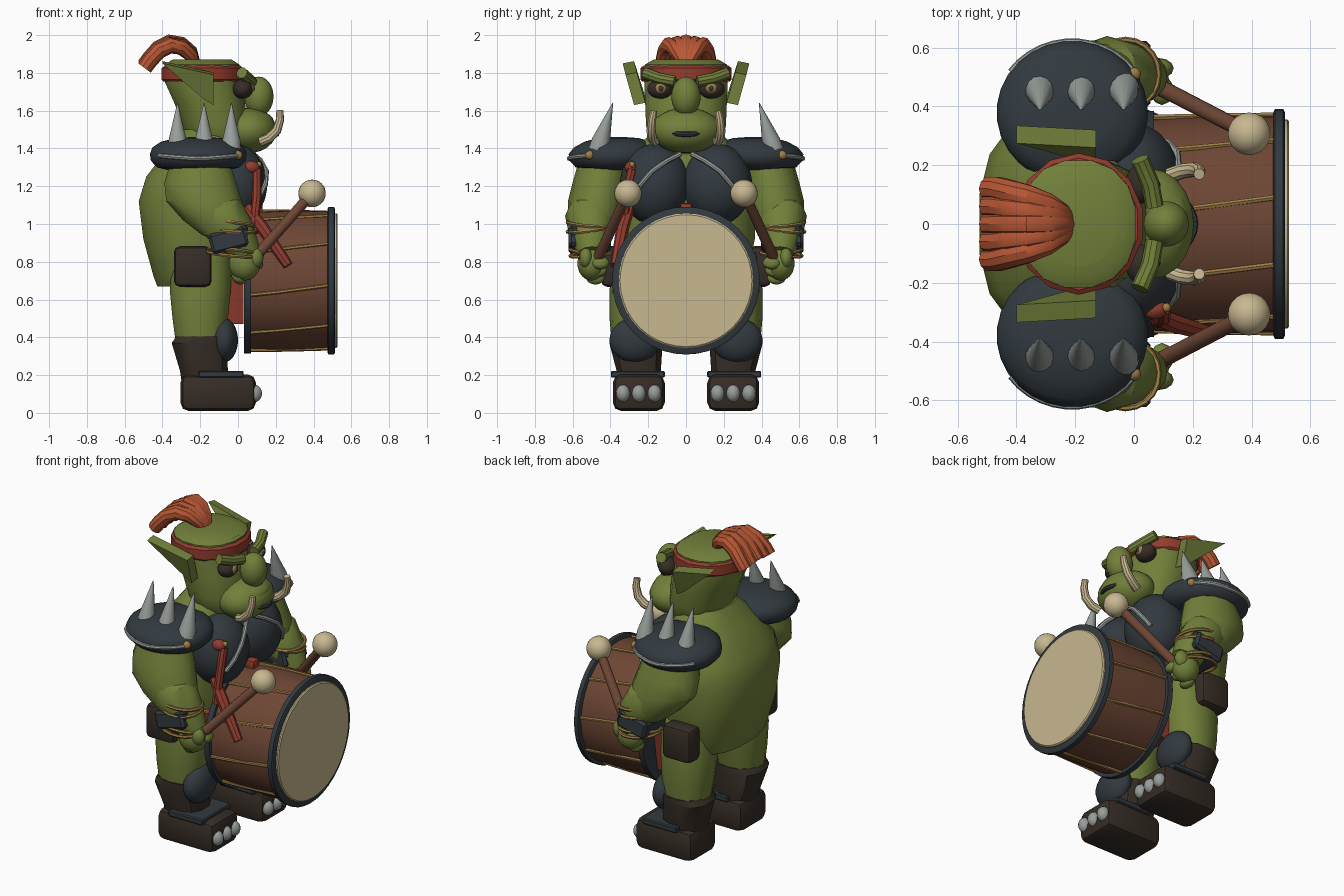
import bpy, bmesh, math
from mathutils import Vector, Matrix, Euler

COLOURS = {
    "green_skin": (0.165, 0.215, 0.042), "slate_metal": (0.032, 0.042, 0.050),
    "dark_leather": (0.037, 0.026, 0.019), "drum_wood": (0.155, 0.062, 0.035),
    "red_cloth": (0.29, 0.045, 0.027), "orange_hair": (0.48, 0.096, 0.035),
    "cream_hide": (0.58, 0.48, 0.28), "gold_rope": (0.36, 0.21, 0.060),
    "grey_metal": (0.31, 0.34, 0.32), "dark_stick": (0.090, 0.042, 0.027),
}
MATS = {}
for n, c in COLOURS.items():
    MATS[n] = bpy.data.materials.new(n)
    MATS[n].diffuse_color = (*c, 1)


def finish(name, bm, mat, angle=35):
    bmesh.ops.recalc_face_normals(bm, faces=bm.faces)
    me = bpy.data.meshes.new(name)
    bm.to_mesh(me)
    bm.free()
    me.materials.append(MATS[mat])
    for p in me.polygons:
        p.use_smooth = True
    me.set_sharp_from_angle(angle=math.radians(angle))
    ob = bpy.data.objects.new(name, me)
    bpy.context.collection.objects.link(ob)
    return ob


def skin(name, rings, mat, closed=False, angle=35):
    """Join rings of points into a surface, capped unless closed."""
    bm = bmesh.new()
    vs = [[bm.verts.new(p) for p in r] for r in rings]
    n = len(vs[0])
    for a, b in zip(vs, vs[1:] + (vs[:1] if closed else [])):
        for i in range(n):
            bm.faces.new((a[i], a[(i + 1) % n], b[(i + 1) % n], b[i]))
    if not closed:
        bm.faces.new(vs[0])
        bm.faces.new(vs[-1])
    return finish(name, bm, mat, angle)


def loft(name, sections, mat, n=12, power=1.0, angle=35):
    """Stack of ellipses: (z, cx, cy, rx, ry)."""
    def f(v):
        return math.copysign(abs(v) ** power, v)
    rings = []
    for z, cx, cy, rx, ry in sections:
        ts = [2 * math.pi * (i + 0.5) / n for i in range(n)]
        rings.append([(cx + rx * f(math.cos(t)), cy + ry * f(math.sin(t)), z) for t in ts])
    return skin(name, rings, mat, angle=angle)


def tube(name, pts, radii, mat, n=10, ref=(0, 1, 0), closed=False):
    pts = [Vector(p) for p in pts]
    if not isinstance(radii, (list, tuple)):
        radii = [radii] * len(pts)
    rings, m = [], len(pts)
    for i, p in enumerate(pts):
        a = pts[(i - 1) % m] if closed else pts[max(i - 1, 0)]
        b = pts[(i + 1) % m] if closed else pts[min(i + 1, m - 1)]
        u = (b - a).cross(Vector(ref)).normalized()
        w = (b - a).normalized().cross(u)
        ts = [2 * math.pi * k / n for k in range(n)]
        rings.append([p + radii[i] * (u * math.cos(t) + w * math.sin(t)) for t in ts])
    return skin(name, rings, mat, closed)


def ball(name, c, r, mat, rot=(0, 0, 0), seg=20):
    bm = bmesh.new()
    r = (r, r, r) if isinstance(r, (int, float)) else r
    bmesh.ops.create_uvsphere(bm, u_segments=seg, v_segments=seg * 2 // 3, radius=1,
                              matrix=Matrix.LocRotScale(Vector(c), Euler(rot), Vector(r)))
    return finish(name, bm, mat, 50)


def box(name, c, d, mat, rot=(0, 0, 0), bevel=0.0, seg=2):
    bm = bmesh.new()
    bmesh.ops.create_cube(bm, size=1, matrix=Matrix.Diagonal((*d, 1)))
    if bevel:
        bmesh.ops.bevel(bm, geom=bm.edges[:], offset=bevel, segments=seg, profile=0.5, affect='EDGES')
    bm.transform(Matrix.LocRotScale(Vector(c), Euler(rot), None))
    return finish(name, bm, mat)


def ring(c, rx, ry, tilt_x=0.0, tilt_y=0.0, n=20):
    q = Euler((tilt_x, tilt_y, 0)).to_matrix()
    return [Vector(c) + q @ Vector((rx * math.cos(2 * math.pi * i / n),
                                    ry * math.sin(2 * math.pi * i / n), 0)) for i in range(n)]


# Body and head
loft("torso", [(0.67, -0.23, 0, 0.20, 0.30), (0.72, -0.23, 0, 0.22, 0.33), (0.92, -0.24, 0, 0.265, 0.37),
               (1.12, -0.25, 0, 0.28, 0.38), (1.25, -0.23, 0, 0.26, 0.37), (1.38, -0.19, 0, 0.20, 0.29),
               (1.50, -0.16, 0, 0.14, 0.17)], "green_skin", 16, 0.8)
loft("head", [(1.37, -0.10, 0, 0.11, 0.13), (1.43, -0.11, 0, 0.16, 0.19), (1.52, -0.12, 0, 0.175, 0.215),
              (1.64, -0.15, 0, 0.19, 0.22), (1.75, -0.185, 0, 0.205, 0.225), (1.845, -0.19, 0, 0.20, 0.22),
              (1.87, -0.19, 0, 0.16, 0.175)], "green_skin", 16, 0.9)
loft("headband", [(1.755, -0.188, 0, 0.213, 0.232), (1.765, -0.188, 0, 0.222, 0.241),
                  (1.825, -0.188, 0, 0.222, 0.241), (1.838, -0.188, 0, 0.205, 0.225)], "red_cloth", 14)
loft("crown", [(1.83, -0.19, 0, 0.19, 0.205), (1.855, -0.19, 0, 0.185, 0.20),
               (1.872, -0.19, 0, 0.13, 0.14)], "green_skin", 16)
ball("muzzle", (0.055, 0, 1.495), (0.15, 0.19, 0.12), "green_skin")
ball("upper_lip", (0.09, 0, 1.54), (0.10, 0.14, 0.06), "green_skin")
ball("nose", (0.11, 0, 1.675), (0.078, 0.078, 0.105), "green_skin")
tube("mouth", [(0.205 - 0.09 * abs(t / 5) ** 2, 0.125 * t / 5, 1.475 + 0.02 * (t / 5) ** 2)
               for t in range(-5, 6)], 0.014, "slate_metal", 8, ref=(0, 0, 1))

# Swept-back topknot of five strands
for k in range(-2, 3):
    path = [(-0.22, 0.0, 1.84), (-0.25, 0.3, 1.91), (-0.30, 0.55, 1.95), (-0.36, 0.75, 1.96),
            (-0.42, 0.9, 1.93), (-0.465, 1.0, 1.88), (-0.495, 1.0, 1.84)]
    tube("hair_strand", [(x, k * 0.06 * w, z - 0.007 * abs(k)) for x, w, z in path],
         [0.025, 0.038, 0.042, 0.044, 0.043, 0.042, 0.041], "orange_hair", 10)

for s in (-1, 1):
    # Face details
    ball("eye_socket", (0.025, s * 0.137, 1.715), (0.055, 0.068, 0.052), "dark_leather")
    ball("eye_iris", (0.060, s * 0.135, 1.718), (0.026, 0.034, 0.030), "gold_rope", seg=14)
    ball("eye_pupil", (0.079, s * 0.133, 1.718), (0.011, 0.015, 0.017), "slate_metal", seg=10)
    tube("brow", [(0.07, s * 0.06, 1.755), (0.055, s * 0.14, 1.77), (0.02, s * 0.22, 1.80)],
         0.031, "green_skin", 10, ref=(0, 0, 1))
    tube("tusk", [(0.12, s * 0.165, 1.435), (0.165, s * 0.18, 1.455), (0.205, s * 0.185, 1.495),
                  (0.222, s * 0.18, 1.55), (0.222, s * 0.17, 1.60)],
         [0.026, 0.026, 0.025, 0.022, 0.019], "cream_hide", 10)
    outer = [(-0.40, s * 0.335, 1.85), (-0.13, s * 0.32, 1.79), (-0.13, s * 0.275, 1.63), (-0.18, s * 0.275, 1.66)]
    skin("ear", [outer, [(x, y - s * 0.06, z + 0.012) for x, y, z in outer]], "green_skin")

    # Chest plate with trim
    ball("chest_plate", (-0.02, s * 0.165, 1.21), (0.175, 0.185, 0.215), "slate_metal")
    tube("chest_trim", [(0.08, s * 0.03, 1.37), (0.12, s * 0.10, 1.335), (0.15, s * 0.18, 1.28),
                        (0.145, s * 0.24, 1.21), (0.11, s * 0.28, 1.14)], 0.014, "grey_metal", 8, ref=(1, 0, 0))

    # Shoulder pads, trim, rivets and spikes
    loft("shoulder_pad", [(1.285, -0.21, s * 0.40, 0.16, 0.13), (1.30, -0.21, s * 0.39, 0.22, 0.195),
                          (1.335, -0.21, s * 0.38, 0.253, 0.237), (1.37, -0.21, s * 0.38, 0.258, 0.243),
                          (1.405, -0.21, s * 0.37, 0.245, 0.225), (1.435, -0.21, s * 0.36, 0.20, 0.18),
                          (1.455, -0.21, s * 0.36, 0.12, 0.11), (1.46, -0.21, s * 0.36, 0.04, 0.04)],
         "slate_metal", 28, angle=50)
    arc = [math.radians(a) for a in range(35, 146, 10)]
    tube("shoulder_trim", [(-0.21 + 0.254 * math.cos(a), s * (0.38 + 0.239 * math.sin(a)),
                            1.345 + 0.02 * abs(math.cos(a))) for a in arc], 0.013, "grey_metal", 8, ref=(0, 0, 1))
    ball("shoulder_rivet", (0.0, s * 0.51, 1.365), 0.024, "gold_rope", seg=12)
    for x in (-0.32, -0.18, -0.035):
        tube("shoulder_spike", [(x, s * 0.465, 1.39), (x, s * 0.45, 1.44), (x, s * 0.388, 1.64)],
             [0.052, 0.049, 0.002], "grey_metal", 14, ref=(1, 0, 0))

    # Arms
    loft("upper_arm", [(1.36, -0.20, s * 0.43, 0.15, 0.13), (1.22, -0.20, s * 0.455, 0.195, 0.145),
                       (1.12, -0.18, s * 0.475, 0.205, 0.15), (1.02, -0.13, s * 0.485, 0.165, 0.14),
                       (0.94, -0.09, s * 0.49, 0.10, 0.11)], "green_skin", 14)
    tube("forearm", [(-0.15, s * 0.50, 1.10), (-0.09, s * 0.505, 1.04), (-0.02, s * 0.505, 0.95),
                     (0.05, s * 0.50, 0.84)], [0.10, 0.135, 0.115, 0.075], "green_skin", 12)
    box("bracer", (-0.05, s * 0.51, 0.915), (0.20, 0.225, 0.11), "slate_metal", (0, -0.25, 0), 0.015, 1)
    box("bracer_plate", (0.0, s * 0.51, 0.94), (0.10, 0.20, 0.11), "slate_metal", (0, 0.1, 0), 0.012, 1)
    for dz, tx in ((1.00, 0.08), (0.975, -0.14)):
        tube("upper_wrist_rope", ring((-0.03, s * 0.51, dz), 0.115, 0.118, s * tx, 0.1), 0.010, "gold_rope", 6,
             ref=(0, 0, 1), closed=True)
    for dz, tx in ((0.855, 0.1), (0.84, -0.08)):
        tube("lower_wrist_rope", ring((-0.035, s * 0.505, dz), 0.125, 0.108, s * tx, 0.1), 0.010, "gold_rope", 6,
             ref=(0, 0, 1), closed=True)

    # Hands with fingers and beaters
    ball("palm", (0.035, s * 0.50, 0.79), (0.085, 0.075, 0.09), "green_skin", seg=14)
    for i in range(3):
        ball("finger", (0.095 - 0.045 * i, s * (0.455 + 0.012 * i), 0.795 - 0.04 * i), (0.042, 0.05, 0.032),
             "green_skin", (0, 0.6, 0), 12)
    ball("thumb", (0.085, s * 0.53, 0.82), (0.05, 0.035, 0.055), "green_skin", seg=12)
    tube("beater_stick", [(0.03, s * 0.495, 0.755), (0.39, s * 0.31, 1.16)], [0.029, 0.027], "drum_wood", 12)
    ball("beater_head", (0.392, s * 0.307, 1.162), 0.073, "cream_hide")

    # Legs, boots and toes
    loft("thigh", [(0.85, -0.19, s * 0.23, 0.16, 0.15), (0.65, -0.20, s * 0.25, 0.165, 0.155),
                   (0.50, -0.20, s * 0.26, 0.15, 0.145), (0.39, -0.20, s * 0.265, 0.135, 0.13)], "green_skin", 14, 0.9)
    loft("boot_shaft", [(0.15, -0.18, s * 0.25, 0.12, 0.115), (0.22, -0.18, s * 0.25, 0.13, 0.12),
                        (0.37, -0.205, s * 0.265, 0.15, 0.145), (0.405, -0.19, s * 0.265, 0.14, 0.14)],
         "dark_leather", 12, 0.8)
    box("boot_foot", (-0.105, s * 0.25, 0.107), (0.40, 0.275, 0.195), "dark_leather", bevel=0.045, seg=2)
    ball("knee_guard", (-0.075, s * 0.27, 0.385), (0.075, 0.135, 0.118), "slate_metal")
    box("ankle_plate", (-0.09, s * 0.255, 0.205), (0.24, 0.285, 0.036), "slate_metal", bevel=0.006, seg=1)
    for dy in (-0.083, 0, 0.083):
        ball("toe_claw", (0.085, s * 0.25 + dy, 0.103), (0.043, 0.038, 0.047), "grey_metal", seg=14)
    box("belt_pouch", (-0.24, s * 0.39, 0.775), (0.20, 0.12, 0.215), "dark_leather", bevel=0.032)

# Belt, cloth and strap
loft("belt", [(0.74, -0.2, 0, 0.20, 0.30), (0.83, -0.2, 0, 0.215, 0.32)], "dark_leather", 16, 0.8)
skin("loincloth", [[(-0.06, -0.24, 0.47), (-0.06, 0.24, 0.47), (-0.04, 0.30, 0.85), (-0.04, -0.30, 0.85)],
                   [(0.03, -0.24, 0.47), (0.03, 0.24, 0.47), (0.03, 0.30, 0.85), (0.03, -0.30, 0.85)]], "red_cloth")
tube("drum_strap_end", [(0.045, -0.30, 1.09), (0.13, -0.335, 0.98), (0.265, -0.375, 0.78)],
     [0.03, 0.034, 0.026], "red_cloth", 8)
ball("strap_knot", (0.07, -0.29, 1.30), (0.045, 0.035, 0.034), "red_cloth", seg=14)
ball("strap_stud", (0.11, -0.285, 1.315), 0.016, "gold_rope", seg=10)
tube("drum_strap", [(0.10, -0.285, 1.29), (0.10, -0.32, 1.15), (0.08, -0.33, 0.95)], 0.025, "red_cloth", 8)
box("strap_centre", (0.10, 0, 1.08), (0.06, 0.06, 0.06), "red_cloth", bevel=0.01)

# Drum along the x axis
DZ = 0.70


def disc(name, stations, mat, n=32):
    tube(name, [(x, 0, DZ) for x, r in stations], [r for x, r in stations], mat, n)


disc("drum_shell", [(0.045, 0.362), (0.16, 0.368), (0.30, 0.372), (0.49, 0.368)], "drum_wood", 40)
disc("drum_back_rim", [(0.033, 0.385), (0.068, 0.385)], "slate_metal", 40)
disc("drum_front_rim", [(0.474, 0.380), (0.480, 0.391), (0.508, 0.391), (0.514, 0.380)], "slate_metal", 40)
disc("drum_skin", [(0.50, 0.356), (0.522, 0.356), (0.528, 0.349)], "cream_hide", 40)
for i in range(10):
    a = math.radians(36 * i + 10)
    tube("drum_cord", [(x, 0.371 * math.sin(a + t), DZ + 0.371 * math.cos(a + t))
                       for x, t in ((0.06, -0.07), (0.2, -0.03), (0.34, 0.02), (0.478, 0.07))],
         0.010, "gold_rope", 6, ref=(0, 0.6, 0.8))
